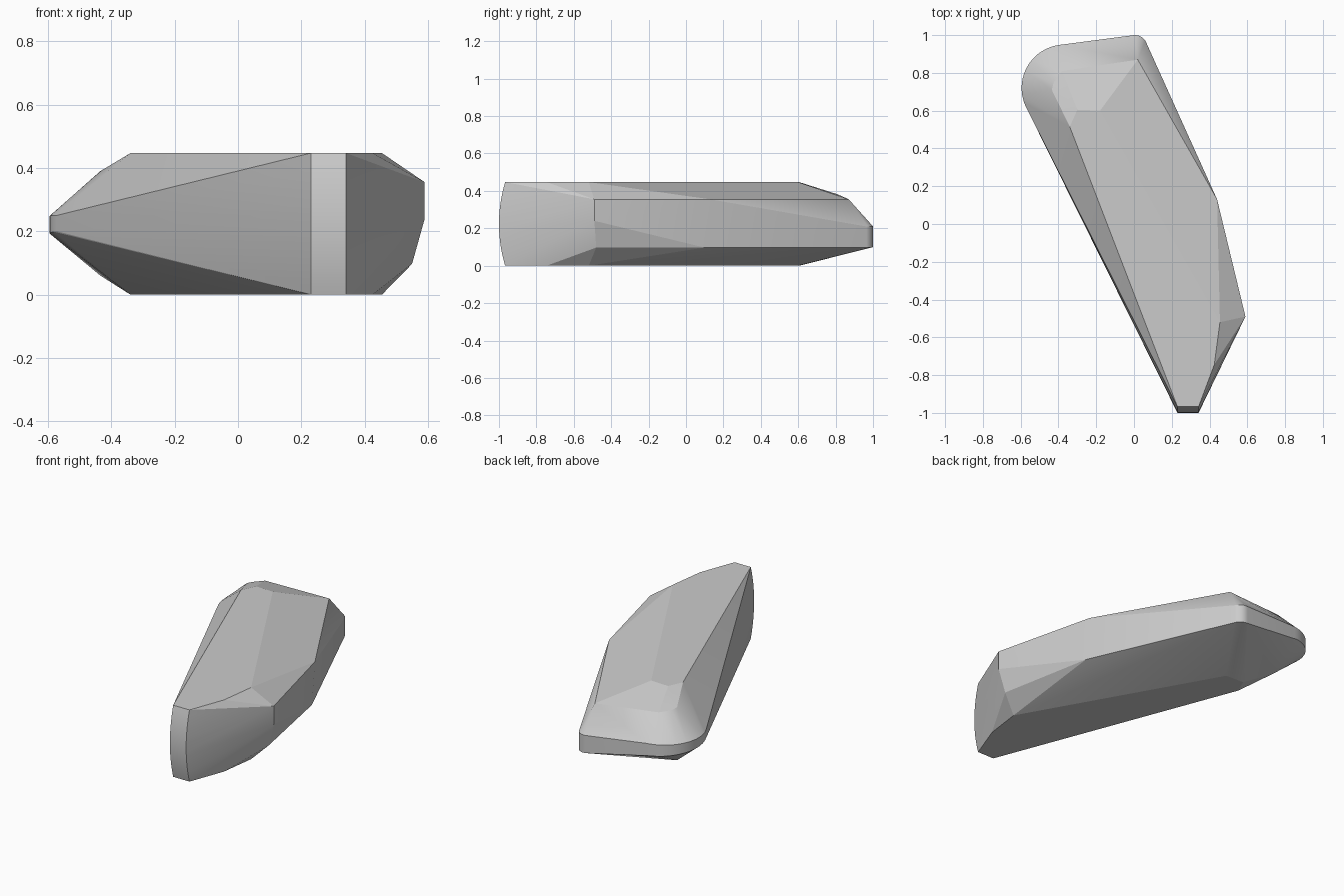
import bpy, bmesh
from math import sin, cos, radians

if "Cube" in bpy.data.objects:
    bpy.data.objects.remove(bpy.data.objects["Cube"])

pts = []

# Flat top and bottom outlines, with shallow left shoulders
for z, shoulder in ((0.447, 0.39), (0.0, 0.06)):
    for x, y in ((-0.34, 0.515), (-0.30, 0.605), (-0.18, 0.60),
                 (0.455, -0.52), (0.425, -0.745)):
        pts.append((x, y, z))
    pts.append((-0.435, 0.71, shoulder))
pts += [(-0.425, 0.75, 0.385), (-0.38, 0.81, 0.382)]

# Bowed front end
for i in range(17):
    t = -1 + i / 8
    for x in (0.23, 0.342):
        pts.append((x, -1 + 0.033 * t * t, 0.2235 + 0.2235 * t))

# Right flank chamfer corners
pts += [(0.02, 0.87, 0.355), (0.44, 0.13, 0.355), (0.59, -0.49, 0.355),
        (0.59, -0.49, 0.24), (0.55, -0.48, 0.097), (0.44, 0.10, 0.097)]

# Back rim: large rounded left corner, small rounded right corner
def corner(cx, cy, r, a0, a1, n, z0, z1):
    for i in range(n + 1):
        f = i / n
        a = radians(a0 + (a1 - a0) * f)
        for za, zb in (z0, z1):
            pts.append((cx + r * cos(a), cy + r * sin(a), za + (zb - za) * f))

corner(-0.365, 0.72, 0.23, 205, 97, 20, (0.20, 0.17), (0.25, 0.245))
corner(0.005, 0.935, 0.065, 97, 27, 10, (0.10, 0.097), (0.21, 0.21))

# Solid faceted body wrapped around all the outlines
bm = bmesh.new()
for p in pts:
    bm.verts.new(p)
hull = bmesh.ops.convex_hull(bm, input=bm.verts[:])
loose = [v for v in bm.verts if not v.link_faces]
bmesh.ops.delete(bm, geom=loose, context='VERTS')
bmesh.ops.remove_doubles(bm, verts=bm.verts[:], dist=0.002)
bmesh.ops.dissolve_limit(bm, angle_limit=radians(1), verts=bm.verts[:], edges=bm.edges[:])
bmesh.ops.recalc_face_normals(bm, faces=bm.faces[:])
mesh = bpy.data.meshes.new("faceted_body")
bm.to_mesh(mesh)
bm.free()
body = bpy.data.objects.new("faceted_body", mesh)
bpy.context.collection.objects.link(body)
bpy.context.view_layer.objects.active = body
body.select_set(True)
bpy.ops.object.shade_smooth_by_angle(angle=radians(12))
